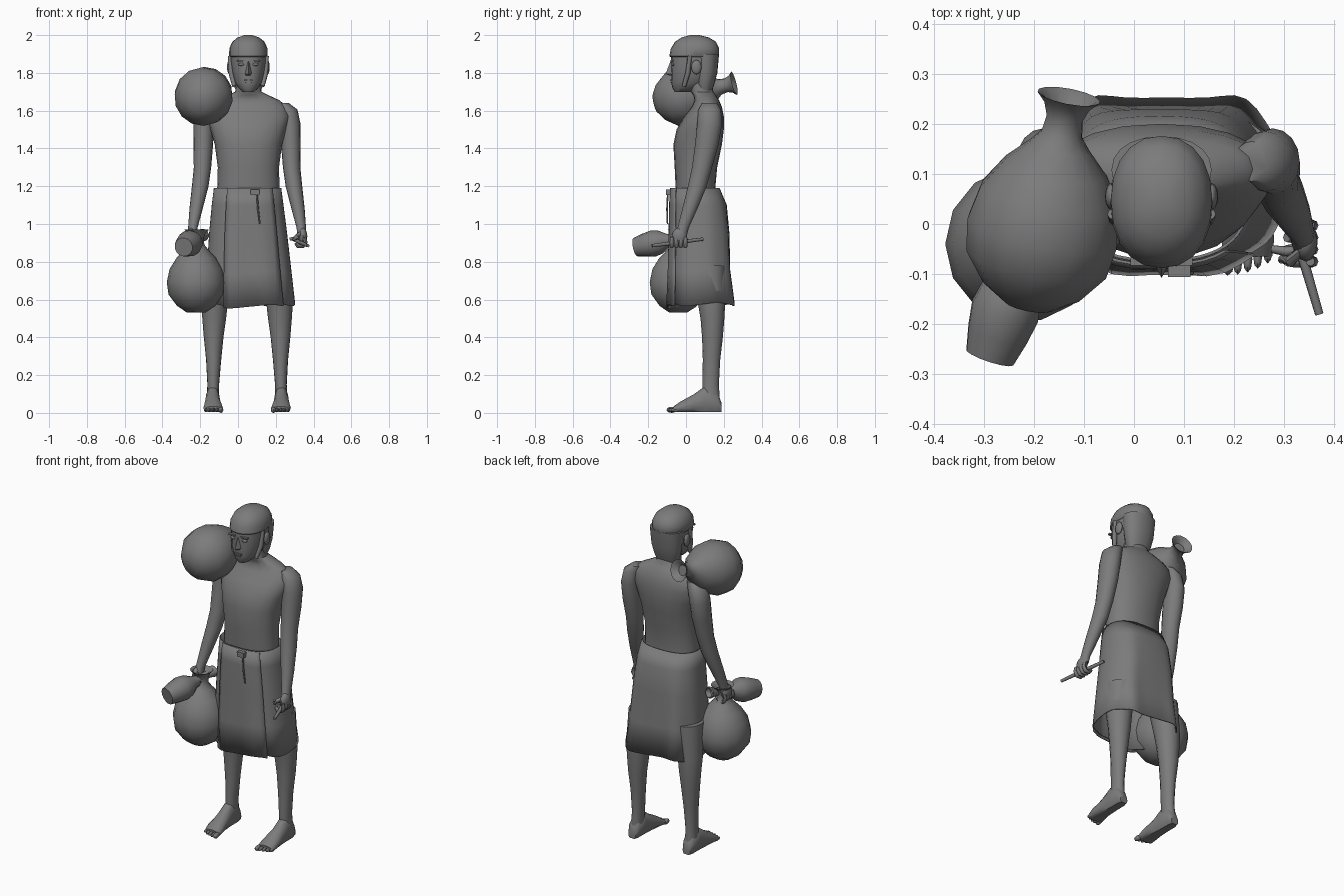
import bpy, bmesh
from math import sin, cos, pi, copysign
from mathutils import Vector

if "Cube" in bpy.data.objects:
    bpy.data.objects.remove(bpy.data.objects["Cube"])

MID = .055      # centre line of the body
parts = []

clay = bpy.data.materials.new("clay_grey")
clay.use_nodes = True
clay.diffuse_color = (.2, .2, .2, 1)
for node in clay.node_tree.nodes:
    if node.type == 'BSDF_PRINCIPLED':
        node.inputs["Base Color"].default_value = clay.diffuse_color
        node.inputs["Roughness"].default_value = .8


def finish(name, bm):
    bmesh.ops.recalc_face_normals(bm, faces=bm.faces)
    mesh = bpy.data.meshes.new(name)
    bm.to_mesh(mesh)
    bm.free()
    mesh.materials.append(clay)
    obj = bpy.data.objects.new(name, mesh)
    bpy.context.collection.objects.link(obj)
    parts.append(obj)
    return obj


def loft(name, rings, closed=True, caps=True):
    """Skin a list of equally long point rings."""
    bm = bmesh.new()
    rows = [[bm.verts.new(p) for p in ring] for ring in rings]
    count = len(rows[0])
    for low, high in zip(rows, rows[1:]):
        for i in range(count if closed else count - 1):
            j = (i + 1) % count
            bm.faces.new((low[i], low[j], high[j], high[i]))
    if caps:
        bm.faces.new(rows[0])
        bm.faces.new(rows[-1])
    return finish(name, bm)


def power(value, p):
    return copysign(abs(value) ** (2 / p), value)


def ellipse(x, y, z, rx, ry, n=16, p=2):
    return [(x + rx * power(cos(a), p), y + ry * power(sin(a), p), z)
            for a in (2 * pi * i / n for i in range(n))]


def body(name, rows, n=20, p=2.2):
    """Rows of height, half width, front and back, around the centre line."""
    return loft(name, [ellipse(MID, (f + b) / 2, z, w, (b - f) / 2, n, p)
                       for z, w, f, b in rows])


def lathe(name, start, end, profile, n=14):
    """Rows of distance and radius along an axis starting at start."""
    start, axis = Vector(start), (Vector(end) - Vector(start)).normalized()
    turn = Vector((0, 0, 1)).rotation_difference(axis)
    return loft(name, [[start + turn @ Vector(p) for p in ellipse(0, 0, d, r, r, n)]
                       for d, r in profile])


def tube(name, points, radius, n=8):
    """Round rod through several points with tapered ends."""
    pts = [Vector(p) for p in points]
    rings = []
    for i, p in enumerate(pts):
        tangent = (pts[min(i + 1, len(pts) - 1)] - pts[max(i - 1, 0)]).normalized()
        turn = Vector((0, 0, 1)).rotation_difference(tangent)
        r = radius * (.8 if i in (0, len(pts) - 1) else 1)
        rings.append([p + turn @ Vector(q) for q in ellipse(0, 0, 0, r, r, n)])
    return loft(name, rings)


def blob(name, centre, size, n=12):
    bm = bmesh.new()
    bmesh.ops.create_uvsphere(bm, u_segments=n, v_segments=n // 2 + 2, radius=1)
    bmesh.ops.scale(bm, vec=size, verts=bm.verts)
    bmesh.ops.translate(bm, vec=centre, verts=bm.verts)
    return finish(name, bm)


def block(name, centre, size):
    bm = bmesh.new()
    bmesh.ops.create_cube(bm, size=1)
    bmesh.ops.scale(bm, vec=size, verts=bm.verts)
    bmesh.ops.translate(bm, vec=centre, verts=bm.verts)
    return finish(name, bm)


# Torso with sloping shoulders and neck
body("torso", [
    (1.1, .165, -.05, .16), (1.19, .165, -.055, .155), (1.3, .162, -.06, .165),
    (1.42, .178, -.067, .19), (1.5, .2, -.05, .2), (1.57, .22, -.01, .2),
    (1.62, .205, .03, .19), (1.655, .165, .045, .175), (1.68, .11, .04, .16),
    (1.7, .07, .025, .145), (1.8, .06, 0, .13)])

# Head, jaw and cap of hair
body("head", [
    (1.7, .03, -.06, .02), (1.72, .052, -.072, .07), (1.75, .073, -.078, .12),
    (1.8, .086, -.078, .15), (1.86, .095, -.08, .165), (1.92, .095, -.075, .165)])
body("hair_cap", [
    (1.885, .097, -.084, .172), (1.89, .102, -.088, .175), (1.93, .101, -.08, .176),
    (1.965, .085, -.058, .158), (1.987, .058, -.025, .122), (2, .02, .02, .07)])
body("hair_back", [
    (1.69, .06, .06, .132), (1.74, .08, .05, .15), (1.8, .092, .045, .166),
    (1.9, .1, .04, .175)])

# Face
loft("nose", [[(MID + s * w, y, z) for s, y in ((-1, -.07), (0, tip), (1, -.07))]
              for z, w, tip in ((1.785, .016, -.085), (1.795, .02, -.108), (1.86, .009, -.083))])
block("mouth", (MID, -.079, 1.76), (.046, .012, .008))
block("lower_lip", (MID, -.077, 1.75), (.036, .012, .006))
for side, word in ((1, "left"), (-1, "right")):
    blob(word + "_eye", (MID + side * .037, -.07, 1.845), (.018, .01, .008))
    block(word + "_brow", (MID + side * .039, -.075, 1.865), (.045, .016, .008))
    blob(word + "_ear", (MID + side * .1, .055, 1.83), (.013, .027, .038))
    tube(word + "_sideburn", [(MID + side * w, y, z) for w, y, z in
         ((.097, .02, 1.89), (.092, .01, 1.8), (.075, -.01, 1.73))], .014)

# Limbs: the left ones are described and the right ones mirrored
ARM = [(.235, .125, 1.64, .035, .04), (.262, .125, 1.605, .053, .06),
       (.277, .125, 1.53, .054, .066), (.28, .11, 1.42, .052, .062),
       (.284, .085, 1.3, .046, .053), (.296, .06, 1.2, .044, .05),
       (.318, .02, 1.08, .035, .04), (.335, -.015, .98, .025, .03),
       (.337, -.03, .94, .023, .035)]
LEG = [(.2, .12, .78, .08, .09), (.22, .135, .58, .07, .072),
       (.222, .14, .5, .063, .063), (.225, .14, .4, .052, .055),
       (.225, .135, .28, .04, .046), (.227, .13, .15, .031, .044),
       (.23, .135, .06, .034, .045)]
FOOT = [(.188, .23, .025, .05), (.165, .23, .037, .1), (.1, .23, .038, .13),
        (.04, .23, .043, .09), (-.03, .228, .052, .055), (-.065, .226, .05, .032)]


for side, word in ((1, "left"), (-1, "right")):
    def mx(x):
        return x if side > 0 else .096 - x

    loft(word + "_arm", [ellipse(mx(x), *rest) for x, *rest in ARM])
    loft(word + "_leg", [ellipse(mx(x), *rest) for x, *rest in LEG])
    loft(word + "_foot", [[(mx(x + w * cos(a)), y, max(.004, h * (.5 + .6 * sin(a))))
                           for a in (2 * pi * i / 14 for i in range(14))]
                          for y, x, w, h in FOOT])
    for i in range(5):
        x, big = .187 + i * .02, .016 if i == 0 else .011
        blob(f"{word}_toe_{i}", (mx(x), -.076 + i * i * .0015, .016),
             (big * .85, .027, big), 8)

    # Hand closed around what it carries
    blob(word + "_palm", (mx(.343), -.035, .935), (.024, .04, .045))
    for i in range(4):
        y = -.075 + i * .024
        tube(f"{word}_finger_{i}", [(mx(x), y, z) for x, z in
             ((.352, .93), (.357, .905), (.342, .882), (.318, .883), (.305, .9))], .0115)
    tube(word + "_thumb", [(mx(.335), -.05, .955), (mx(.312), -.075, .935),
                           (mx(.295), -.07, .915)], .012)

tube("left_pointing_finger", [(.335, -.05, .93), (.305, -.055, .925), (.275, -.05, .92)], .01)
tube("stick", [(.37, -.18, .885), (.329, -.04, .903), (.29, .09, .92)], .011)


# Wrapped skirt: height, left edge, right edge, front, back
SKIRT = [(1.19, -.125, .226, -.073, .175), (1.1, -.136, .238, -.08, .215),
         (.95, -.15, .257, -.083, .232), (.75, -.162, .28, -.088, .24),
         (.575, -.17, .3, -.095, .262)]


def skirt_ring(row, angles, grow=0, drop=0):
    z, x0, x1, y0, y1 = row
    flare = 1.2 - z
    ring = []
    for a in angles:
        wave = flare * (.028 * cos(5 * a + pi / 2) * max(0, sin(a)) + .008 * sin(9 * a))
        c, s = power(cos(a), 2.5), power(sin(a), 2.5)
        ring.append(((x0 + x1) / 2 + ((x1 - x0) / 2 + grow) * c,
                     (y0 + y1) / 2 + ((y1 - y0) / 2 + wave + grow) * s,
                     z - drop * flare + flare * .015 * sin(4 * a)))
    return ring


around = [2 * pi * i / 48 for i in range(48)]
front = [pi * (1.33 + .4 * i / 8) for i in range(9)]
skirt = loft("skirt", [skirt_ring(r, around) for r in SKIRT], caps=False)
panel = loft("skirt_front_panel", [skirt_ring(r, front, .008, .02) for r in SKIRT],
             closed=False, caps=False)
for cloth in (skirt, panel):
    thick = cloth.modifiers.new("cloth thickness", 'SOLIDIFY')
    thick.thickness = .006
    thick.offset = 0

# Belt knot and its hanging cord
block("belt_knot", (.09, -.093, 1.168), (.045, .026, .03))
tube("belt_cord", [(.1, -.097, 1.16), (.106, -.1, 1.08), (.116, -.098, 1)], .005)

# Two matching water jars, one on the shoulder and one in the hand
JAR = [(-.158, .05), (-.125, .1), (-.065, .146), (0, .156), (.07, .142),
       (.13, .105), (.175, .062), (.2, .042), (.235, .037), (.262, .047),
       (.28, .064), (.277, .055), (.25, .03)]
lathe("shoulder_jar", (-.181, -.012, 1.677), (-.13, .255, 1.745), JAR)
lathe("hand_jar", (-.221, -.04, .69), (-.219, -.035, .97), JAR)

# Small jug held by its neck
lathe("small_jug", (-.288, -.266, .878), (-.18, .06, .945), [
    (0, .05), (.05, .062), (.1, .07), (.14, .062), (.18, .037), (.22, .024),
    (.29, .022), (.33, .034), (.335, .028), (.31, .015)])

# Smooth shading with crisp edges
bpy.ops.object.select_all(action='DESELECT')
for obj in parts:
    obj.select_set(True)
bpy.context.view_layer.objects.active = parts[0]
bpy.ops.object.shade_smooth_by_angle(angle=.8)
